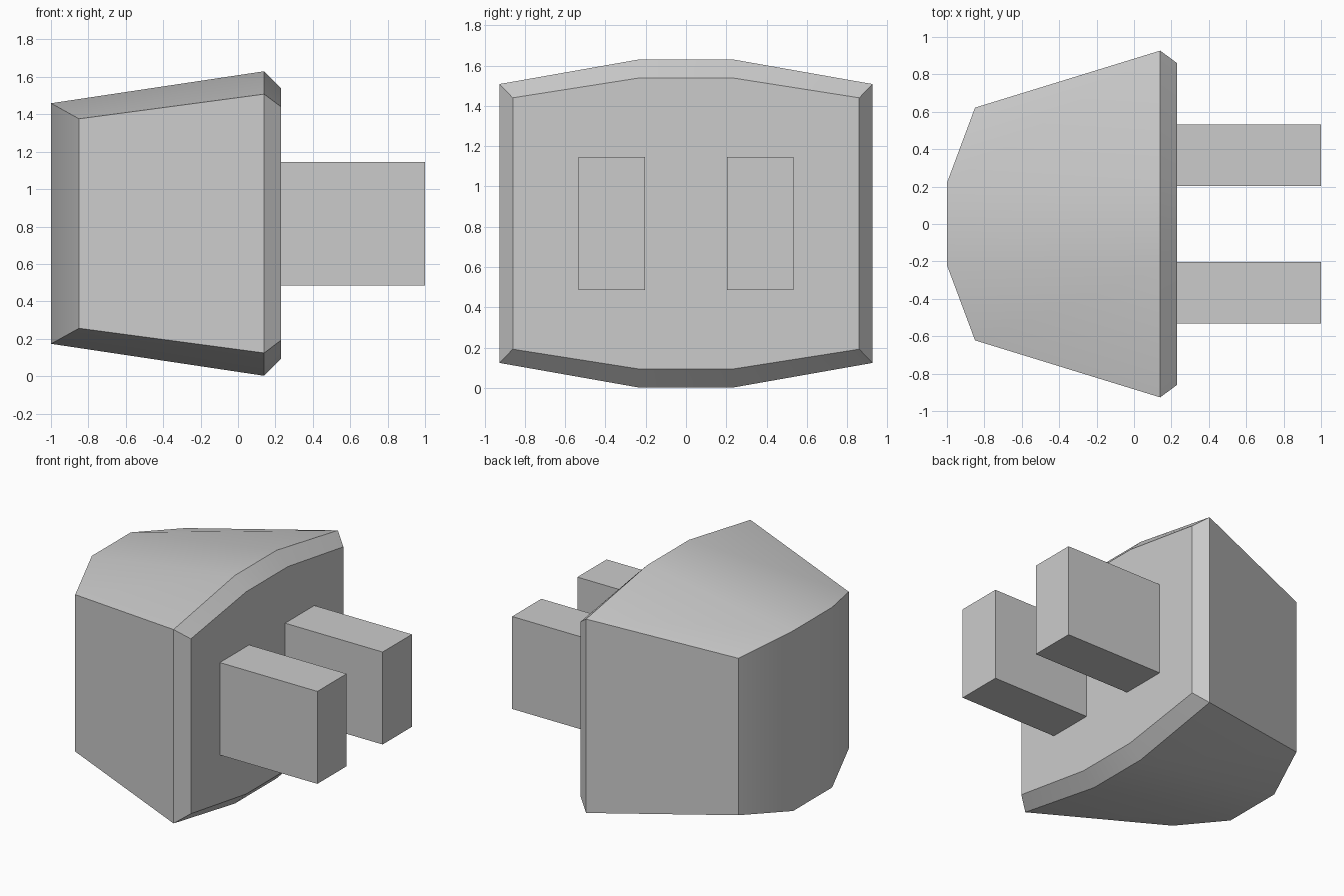
import bpy, bmesh
from math import radians

cube = bpy.data.objects.get("Cube")
if cube:
    bpy.data.objects.remove(cube, do_unlink=True)

grey = bpy.data.materials.new("light_grey")
grey.use_nodes = True
grey.diffuse_color = (0.6, 0.6, 0.6, 1)
grey.node_tree.nodes["Principled BSDF"].inputs["Base Color"].default_value = (0.6, 0.6, 0.6, 1)

MID = 0.816  # height of the horizontal centre line


def make_object(name, bm):
    bmesh.ops.recalc_face_normals(bm, faces=bm.faces)
    mesh = bpy.data.meshes.new(name)
    bm.to_mesh(mesh)
    bm.free()
    mesh.materials.append(grey)
    obj = bpy.data.objects.new(name, mesh)
    bpy.context.collection.objects.link(obj)
    return obj


def ring(bm, inner, outer):
    """Eight-point loop from (x, y, half height) of its inner and outer corners."""
    half = [(x, y, h) for x, y, h in (inner, outer)]
    top = [(x, -y, h) for x, y, h in reversed(half)] + half
    loop = top + [(x, y, -h) for x, y, h in reversed(top)]
    return [bm.verts.new((x, y, MID + h)) for x, y, h in loop]


# Plug body: faceted tapered shell with a chamfered flat face
bm = bmesh.new()
rings = [
    ring(bm, (-1.0, 0.22, 0.643), (-0.85, 0.622, 0.56)),
    ring(bm, (0.14, 0.235, 0.814), (0.14, 0.927, 0.692)),
    ring(bm, (0.23, 0.235, 0.722), (0.23, 0.86, 0.624)),
]
for a, b in zip(rings, rings[1:]):
    for i in range(8):
        j = (i + 1) % 8
        bm.faces.new((a[i], a[j], b[j], b[i]))
bm.faces.new(rings[-1])
# Rounded end made of three upright facets
for i in range(3):
    a = rings[0]
    bm.faces.new((a[i], a[i + 1], a[6 - i], a[7 - i]))
body = make_object("plug_body", bm)
bpy.ops.object.select_all(action="DESELECT")
body.select_set(True)
bpy.context.view_layer.objects.active = body
bpy.ops.object.shade_smooth_by_angle(angle=radians(30))

# Two rectangular prongs
for name, side in (("left_prong", 1), ("right_prong", -1)):
    bm = bmesh.new()
    bmesh.ops.create_cube(bm, size=1)
    bmesh.ops.scale(bm, vec=(0.77, 0.33, 0.66), verts=bm.verts)
    bmesh.ops.translate(bm, vec=(0.615, side * 0.368, MID), verts=bm.verts)
    make_object("back_prong" if side > 0 else "front_prong", bm)
